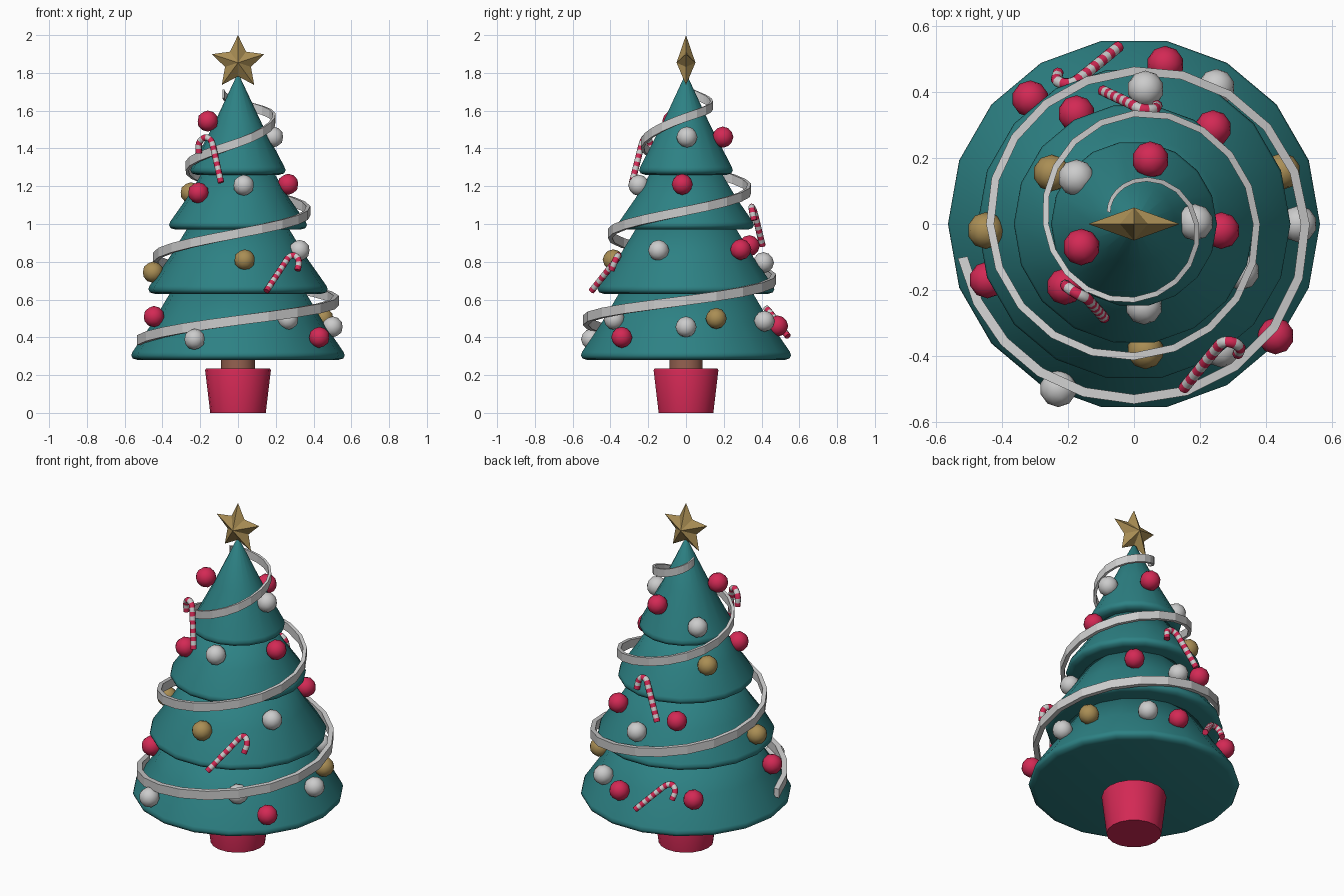
import bpy, bmesh, math
from mathutils import Vector

if "Cube" in bpy.data.objects:
    bpy.data.objects.remove(bpy.data.objects["Cube"])


def material(name, rgb):
    m = bpy.data.materials.new(name)
    m.diffuse_color = (*rgb, 1)
    m.use_nodes = True
    m.node_tree.nodes["Principled BSDF"].inputs["Base Color"].default_value = m.diffuse_color
    return m


TEAL = material("teal", (0.026, 0.22, 0.23))
RED = material("red", (0.65, 0.022, 0.09))
GOLD = material("gold", (0.40, 0.27, 0.09))
BROWN = material("brown", (0.30, 0.12, 0.08))
WHITE = material("white", (0.8, 0.8, 0.8))


def finish(name, bm, mats=(), angle=None):
    bmesh.ops.recalc_face_normals(bm, faces=bm.faces)
    me = bpy.data.meshes.new(name)
    bm.to_mesh(me)
    bm.free()
    for m in mats:
        me.materials.append(m)
    ob = bpy.data.objects.new(name, me)
    bpy.context.collection.objects.link(ob)
    if angle:
        bpy.ops.object.select_all(action='DESELECT')
        ob.select_set(True)
        bpy.context.view_layer.objects.active = ob
        bpy.ops.object.shade_smooth_by_angle(angle=math.radians(angle))
    return ob


def lathe(name, profile, mat, sides=18, angle=50):
    bm = bmesh.new()
    vs = [bm.verts.new((r, 0, z)) for r, z in profile]
    es = [bm.edges.new(p) for p in zip(vs, vs[1:])]
    bmesh.ops.spin(bm, geom=vs + es, axis=(0, 0, 1), cent=(0, 0, 0),
                   angle=math.tau, steps=sides, use_duplicate=False)
    bmesh.ops.remove_doubles(bm, verts=bm.verts, dist=1e-4)
    return finish(name, bm, [mat], angle)


def smooth_path(points, per=12):
    # Catmull-Rom curve through the points
    p = [Vector(q) for q in points]
    p = [2 * p[0] - p[1]] + p + [2 * p[-1] - p[-2]]
    out = []
    for a, b, c, d in zip(p, p[1:], p[2:], p[3:]):
        for i in range(per):
            t = i / per
            out.append(0.5 * (2 * b + (c - a) * t + (2 * a - 5 * b + 4 * c - d) * t * t
                              + (3 * b - a - 3 * c + d) * t ** 3))
    return out + [p[-2]]


def resample(path, n):
    # n + 1 evenly spaced points along a path
    acc = [0.0]
    for a, b in zip(path, path[1:]):
        acc.append(acc[-1] + (b - a).length)
    out, j = [], 0
    for i in range(n + 1):
        s = acc[-1] * i / n
        while j < len(path) - 2 and acc[j + 1] < s:
            j += 1
        out.append(path[j].lerp(path[j + 1], (s - acc[j]) / (acc[j + 1] - acc[j])))
    return out


def skin(bm, rings, mat_of=lambda i: 0):
    # bridge successive rings and cap the ends
    n = len(rings[0])
    rv = [[bm.verts.new(c) for c in ring] for ring in rings]
    for i, (a, b) in enumerate(zip(rv, rv[1:])):
        for k in range(n):
            f = bm.faces.new((a[k], a[(k + 1) % n], b[(k + 1) % n], b[k]))
            f.material_index = mat_of(i)
    bm.faces.new(rv[0])
    bm.faces.new(rv[-1])


# Pot and trunk
lathe("pot", [(0, 0), (.147, 0), (.174, .225), (.17, .235), (.15, .235), (.148, .2), (0, .2)], RED)
lathe("trunk", [(0, .19), (.09, .19), (.09, .3), (0, .3)], BROWN)

# Four foliage tiers: base radius, base height, top radius, top height
for i, (r, z, rt, zt) in enumerate([(.565, .28, .35, .65), (.475, .63, .26, .99),
                                    (.365, .97, .185, 1.28), (.252, 1.26, .012, 1.775)]):
    mid = ((r + rt) / 2 - .006, (z + .03 + zt) / 2)
    lathe(f"foliage_tier_{i + 1}",
          [(0, z), (r - .035, z), (r - .008, z + .008), (r, z + .025), (r - .006, z + .042),
           mid, (rt, zt), (0, zt + .008)], TEAL, angle=60)

# Faceted five-pointed star
bm = bmesh.new()
rim = []
for k in range(10):
    rad = .072 if k % 2 else .146
    a = math.pi / 2 + k * math.pi / 5
    rim.append(bm.verts.new((rad * math.cos(a), 0, 1.854 + rad * math.sin(a))))
for y in (-.05, .05):
    c = bm.verts.new((0, y, 1.854))
    for k in range(10):
        bm.faces.new((c, rim[k], rim[(k + 1) % 10]))
finish("star", bm, [GOLD])

# Spiral garland: (degrees, radius, height), a flat band tapering upwards
turns = [(191, .53, .385), (270, .532, .49), (360, .52, .595), (450, .465, .71), (540, .437, .825),
         (630, .402, .95), (720, .372, 1.07), (810, .335, 1.19), (900, .268, 1.31), (990, .23, 1.43),
         (1080, .19, 1.565), (1170, .13, 1.64), (1235, .085, 1.69)]
rings = []
path = smooth_path(turns, 5)
for i, (deg, r, z) in enumerate(path):
    t = i / (len(path) - 1)
    w, h, a = .015 - .009 * t, .026 - .003 * t, math.radians(deg)
    rings.append([((r + sx * w) * math.cos(a), (r + sx * w) * math.sin(a), z + sz * h)
                  for sx, sz in ((-1, -1), (1, -1), (1, 1), (-1, 1))])
bm = bmesh.new()
skin(bm, rings)
finish("garland", bm)

# Baubles grouped by colour
baubles = {
    "red": (RED, [(-.16, -.07, 1.545), (.05, .195, 1.46), (.265, -.02, 1.21), (-.21, -.19, 1.165),
                  (.24, .29, .865), (-.175, .335, .885), (-.445, -.17, .51), (.43, -.34, .40),
                  (.095, .485, .46), (-.315, .38, .475)]),
    "silver": (None, [(.185, .005, 1.46), (-.175, .14, 1.365), (.03, -.25, 1.205), (.325, -.145, .86),
                      (.035, .41, .795), (-.23, -.50, .39), (.265, -.38, .495), (.5, 0, .455),
                      (.25, .415, .485)]),
    "gold": (GOLD, [(-.25, .155, 1.165), (.035, -.385, .81), (-.45, -.02, .745), (.45, .16, .5)]),
}
for colour, (mat, spots) in baubles.items():
    for i, p in enumerate(spots):
        bm = bmesh.new()
        bmesh.ops.create_icosphere(bm, subdivisions=2, radius=.056)
        finish(f"bauble_{colour}_{i + 1}", bm, [mat] if mat else [], 60).location = p

# Striped candy canes: stick from the bottom up, then the hook
canes = [
    [(-.09, -.285, 1.22), (-.13, -.24, 1.40), (-.145, -.225, 1.445), (-.175, -.21, 1.458),
     (-.205, -.19, 1.43), (-.208, -.185, 1.375)],
    [(.15, -.5, .645), (.245, -.385, .79), (.27, -.36, .825), (.3, -.36, .833),
     (.322, -.375, .805), (.315, -.395, .755)],
    [(-.095, .405, .885), (-.01, .365, 1.05), (.012, .352, 1.085), (.04, .347, 1.09),
     (.063, .35, 1.07), (.07, .36, 1.02)],
    [(-.045, .54, .405), (-.155, .45, .525), (-.185, .43, .548), (-.213, .427, .55),
     (-.235, .437, .525), (-.23, .46, .48)],
]
for i, pts in enumerate(canes):
    path = resample(smooth_path(pts), 34)
    side = (path[-1] - path[0]).cross(path[17] - path[0]).normalized()
    rings = []
    for k, c in enumerate(path):
        tan = (path[min(k + 1, 34)] - path[max(k - 1, 0)]).normalized()
        u = (side - tan * side.dot(tan)).normalized()
        v = tan.cross(u)
        rings.append([c + .017 * (u * math.cos(j * math.tau / 8) + v * math.sin(j * math.tau / 8))
                      for j in range(8)])
    bm = bmesh.new()
    skin(bm, rings, lambda s: (s // 2) % 2)
    finish(f"candy_cane_{i + 1}", bm, [RED, WHITE], 50)
